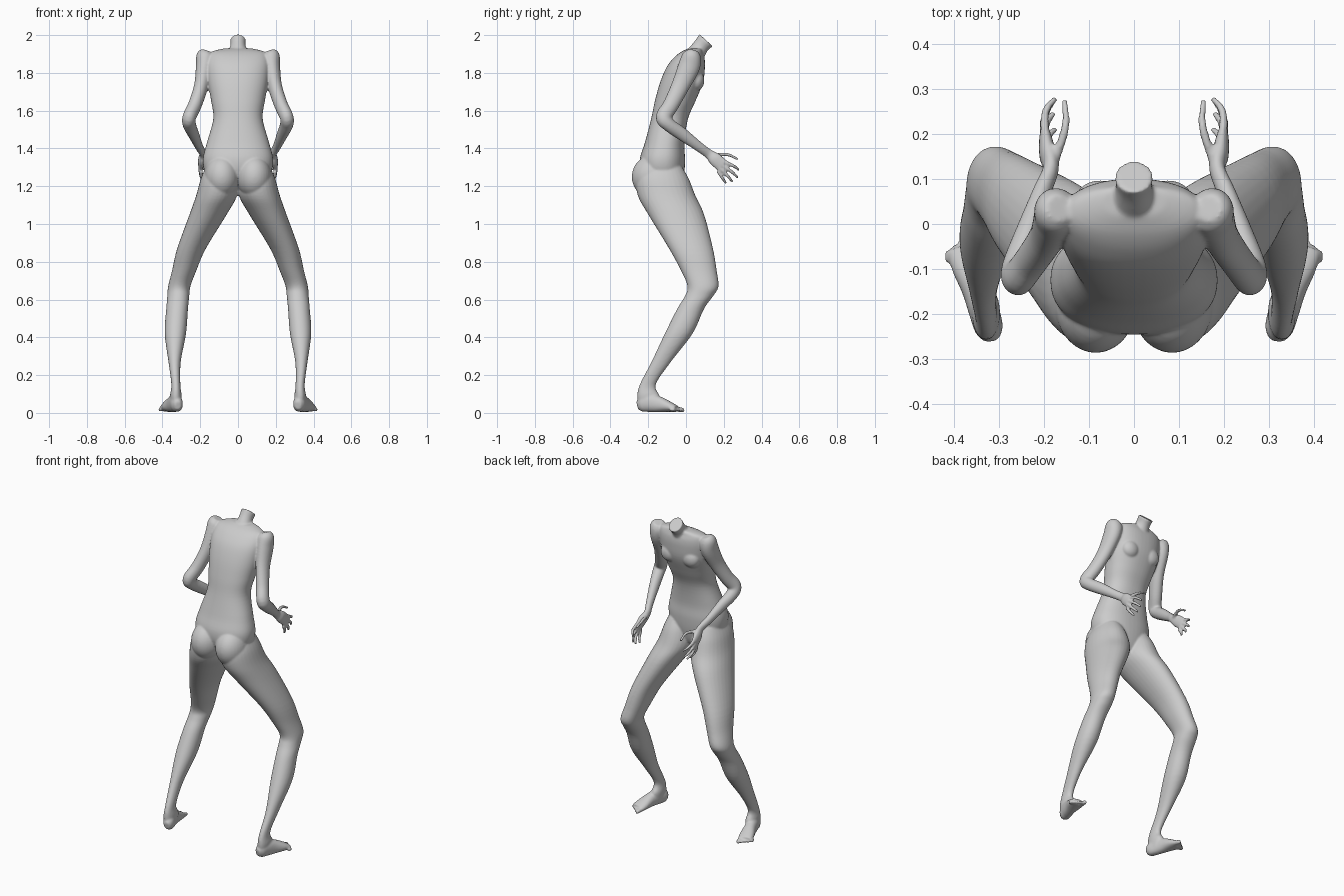
import bpy, bmesh, math
from mathutils import Vector, Matrix

bm = bmesh.new()


def spline(rows, steps):
    """Catmull-Rom interpolation through rows of numbers."""
    out = []
    for i in range(len(rows) - 1):
        p = [Vector(rows[min(max(i + k, 0), len(rows) - 1)]) for k in (-1, 0, 1, 2)]
        for j in range(steps):
            t = j / steps
            out.append(0.5 * (2 * p[1] + (p[2] - p[0]) * t
                              + (2 * p[0] - 5 * p[1] + 4 * p[2] - p[3]) * t * t
                              + (3 * p[1] - p[0] - 3 * p[2] + p[3]) * t ** 3))
    return out + [Vector(rows[-1])]


def loft(rows, side=1, normal=None, power=2.0, n=32, steps=5):
    """Rows are (x, y, z, half width, half depth); rings follow the path or a fixed normal."""
    pts = spline(rows, steps)
    rings = []
    for i, r in enumerate(pts):
        if normal:
            t = Vector(normal).normalized()
        else:
            t = (pts[min(i + 1, len(pts) - 1)] - pts[max(i - 1, 0)])
            t = Vector(t[:3]).normalized()
        u = Vector((1, 0, 0))
        u = (u - t * u.dot(t)).normalized()
        v = t.cross(u)
        ring = []
        for k in range(n):
            a = 2 * math.pi * k / n
            c, s = math.cos(a), math.sin(a)
            c = math.copysign(abs(c) ** (2 / power), c)
            s = math.copysign(abs(s) ** (2 / power), s)
            p = Vector(r[:3]) + u * c * r[3] + v * s * r[4]
            ring.append(bm.verts.new((p.x * side, p.y, p.z)))
        rings.append(ring)
    for a, b in zip(rings, rings[1:]):
        for k in range(n):
            bm.faces.new((a[k], a[(k + 1) % n], b[(k + 1) % n], b[k]))
    bm.faces.new(rings[0][::-1])
    bm.faces.new(rings[-1])


def ball(center, radii, side=1):
    m = Matrix.Translation((center[0] * side, center[1], center[2])) @ Matrix.Diagonal((*radii, 1))
    bmesh.ops.create_uvsphere(bm, u_segments=32, v_segments=20, radius=1, matrix=m)


# Torso: height, half width, back y, front y
torso = [(1.15, .06, -.15, -.05), (1.19, .12, -.18, -.025), (1.26, .17, -.235, -.01),
         (1.34, .186, -.245, -.005), (1.43, .165, -.218, -.008), (1.555, .131, -.185, .01),
         (1.65, .142, -.165, .05), (1.75, .16, -.137, .09), (1.83, .166, -.103, .1),
         (1.88, .16, -.065, .098), (1.912, .14, -.025, .088), (1.93, .07, .015, .085)]
loft([(0, (b + f) / 2, z, w, (f - b) / 2) for z, w, b, f in torso], normal=(0, 0, 1), power=2.25, n=48)

# Neck stump with slanted cut
loft([(0, .035, 1.86, .08, .06), (0, .06, 1.91, .05, .048),
      (0, .082, 1.945, .04, .043), (0, .106, 1.973, .043, .048)], normal=(0, .67, .74))

# Leg, horizontal rings: z, inner x, outer x, back y, front y
leg = [(1.30, .04, .17, -.22, -.02), (1.24, .012, .197, -.262, .015), (1.15, .006, .222, -.255, .05),
       (1.05, .06, .257, -.2, .096), (.87, .17, .322, -.09, .143), (.75, .222, .35, -.025, .163),
       (.67, .252, .37, .008, .172), (.62, .258, .374, -.005, .145), (.55, .265, .38, -.047, .095),
       (.42, .275, .388, -.112, .035), (.27, .303, .368, -.183, -.08), (.15, .305, .353, -.245, -.16),
       (.09, .298, .36, -.258, -.14), (.04, .3, .355, -.25, -.15)]

# Arm down to the wrist and palm
arm = [(.165, .035, 1.915, .03, .03), (.172, .03, 1.89, .048, .05), (.178, .015, 1.83, .045, .058),
       (.195, -.03, 1.73, .038, .048), (.228, -.08, 1.63, .036, .042), (.258, -.118, 1.565, .036, .042),
       (.257, -.09, 1.525, .035, .036), (.235, -.02, 1.475, .029, .034), (.205, .07, 1.408, .021, .026),
       (.185, .122, 1.37, .018, .026), (.192, .155, 1.342, .019, .036), (.198, .195, 1.307, .013, .036)]

# Fingers: knuckle, middle joint, tip
fingers = [((.175, .145, 1.362), (.152, .218, 1.368), (.155, .275, 1.342)),
           ((.198, .2, 1.33), (.197, .25, 1.308), (.173, .281, 1.285)),
           ((.2, .19, 1.312), (.198, .242, 1.276), (.178, .275, 1.245)),
           ((.2, .18, 1.296), (.196, .222, 1.253), (.178, .247, 1.222)),
           ((.197, .17, 1.28), (.192, .193, 1.243), (.174, .212, 1.215))]

# Foot running from heel to ball
foot = [(.318, -.258, .04, .016, .022), (.322, -.235, .045, .031, .04), (.333, -.195, .053, .034, .048),
        (.348, -.145, .046, .035, .042), (.364, -.09, .033, .043, .028), (.375, -.05, .022, .042, .017)]

for s in (1, -1):
    loft([((i + o) / 2, (b + f) / 2, z, (o - i) / 2, (f - b) / 2) for z, i, o, b, f in leg],
         s, normal=(0, 0, 1), power=2.1)
    ball((.085, -.175, 1.25), (.092, .112, .115), s)   # buttock
    ball((.075, .055, 1.76), (.055, .042, .055), s)    # chest
    loft(arm, s)
    loft(foot, s, power=2.2)
    for a, b, c in fingers:
        loft([(*a, .011, .011), (*b, .0095, .0095), (*c, .007, .007)], s, n=12)
    # Toes fan across the ball of the foot
    for k in range(5):
        x, y = .347 + .0155 * k, -.058 - .007 * k
        length = .05 - .006 * k
        r = .013 if k == 0 else .0095
        loft([(x, y, .02, r, r), (x + .004, y + length * .6, .017, r, r),
              (x + .006, y + length, .013, r * .7, r * .7)], s, n=12)

bmesh.ops.recalc_face_normals(bm, faces=bm.faces[:])
mesh = bpy.data.meshes.new("body")
bm.to_mesh(mesh)
bm.free()
body = bpy.data.objects.new("body", mesh)
bpy.context.collection.objects.link(body)

# Fuse the parts into one skin and soften the joins
remesh = body.modifiers.new("fuse", 'REMESH')
remesh.mode = 'VOXEL'
remesh.voxel_size = .0055
remesh.use_smooth_shade = True
soften = body.modifiers.new("soften", 'SMOOTH')
soften.factor = .5
soften.iterations = 7
